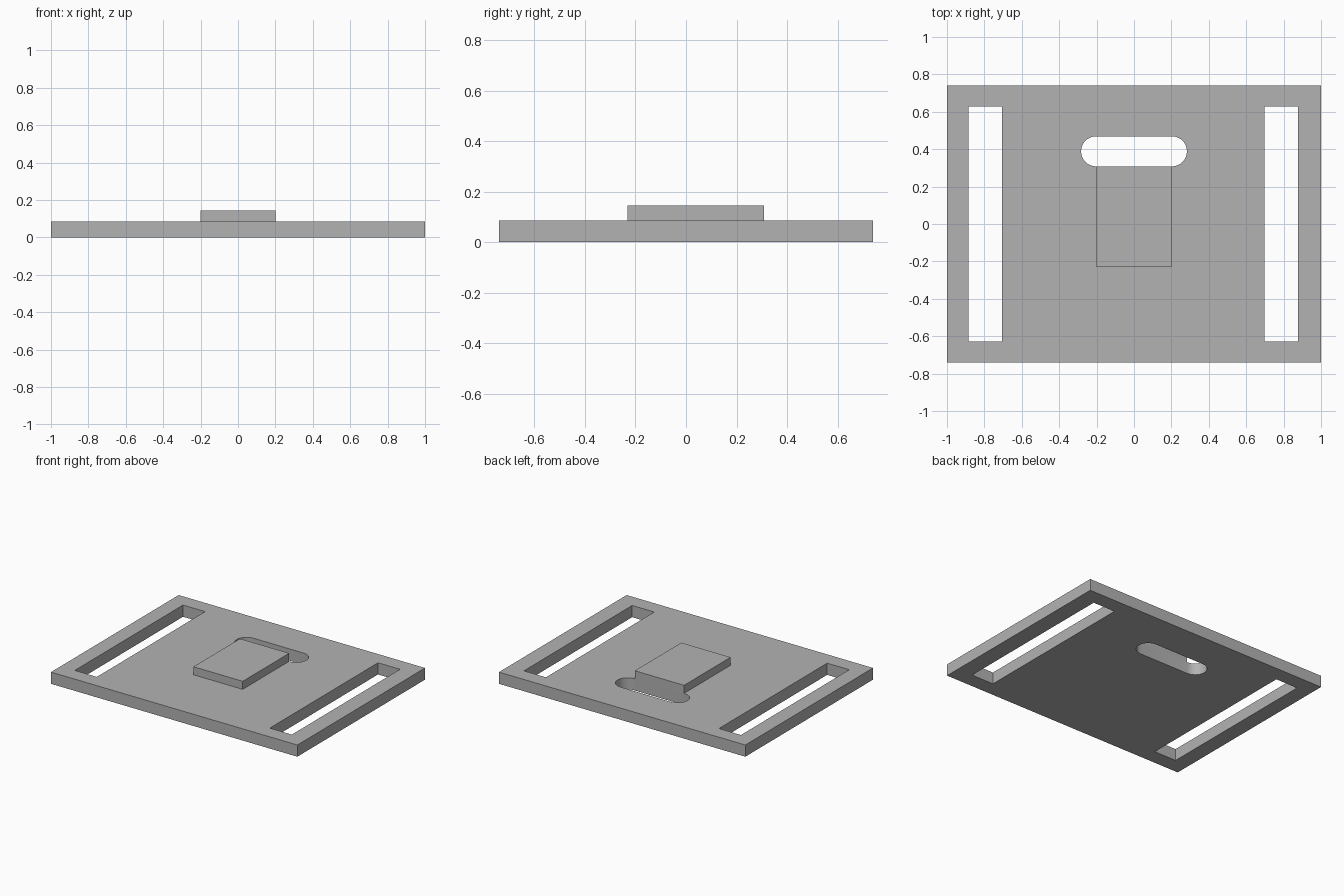
import bpy, bmesh, math

cube = bpy.data.objects.get("Cube")
if cube:
    bpy.data.objects.remove(cube, do_unlink=True)

grey = bpy.data.materials.new("plain grey")
grey.use_nodes = True
COLOUR = (0.45, 0.45, 0.45, 1)
grey.diffuse_color = COLOUR
grey.node_tree.nodes["Principled BSDF"].inputs["Base Color"].default_value = COLOUR


def rectangle(x0, x1, y0, y1):
    return [(x0, y0), (x1, y0), (x1, y1), (x0, y1)]


def pill(half_length, y0, y1, steps=16):
    """Outline of a slot with two half-round ends."""
    r, cy = (y1 - y0) / 2, (y0 + y1) / 2
    points = []
    for side, start in ((1, -math.pi / 2), (-1, math.pi / 2)):
        for i in range(steps + 1):
            a = start + math.pi * i / steps
            points.append((side * (half_length - r) + r * math.cos(a),
                           cy + r * math.sin(a)))
    return points


def slab(name, z0, z1, outline, holes=()):
    """Fill an outline with holes and raise it to a solid."""
    bm = bmesh.new()
    edges = []
    for loop in (outline, *holes):
        verts = [bm.verts.new((x, y, z0)) for x, y in loop]
        edges += [bm.edges.new((v, verts[i - 1])) for i, v in enumerate(verts)]
    bmesh.ops.triangle_fill(bm, edges=edges, use_beauty=True)
    top = bmesh.ops.extrude_face_region(bm, geom=bm.faces[:], use_keep_orig=True)
    for v in top["geom"]:
        if isinstance(v, bmesh.types.BMVert):
            v.co.z = z1
    bmesh.ops.recalc_face_normals(bm, faces=bm.faces[:])
    mesh = bpy.data.meshes.new(name)
    bm.to_mesh(mesh)
    bm.free()
    mesh.materials.append(grey)
    obj = bpy.data.objects.new(name, mesh)
    bpy.context.collection.objects.link(obj)
    bpy.ops.object.select_all(action="DESELECT")
    obj.select_set(True)
    bpy.context.view_layer.objects.active = obj
    bpy.ops.object.shade_smooth_by_angle(angle=math.radians(30))
    return obj


# Base plate with two strap slots and a rounded slot
slab("base_plate", 0, 0.086, rectangle(-1, 1, -0.74, 0.74),
     [rectangle(-0.886, -0.707, -0.627, 0.628),
      rectangle(0.697, 0.876, -0.627, 0.628),
      pill(0.283, 0.308, 0.469)])

# Raised pad in front of the rounded slot
slab("raised_pad", 0.086, 0.145, rectangle(-0.2, 0.2, -0.231, 0.308))
